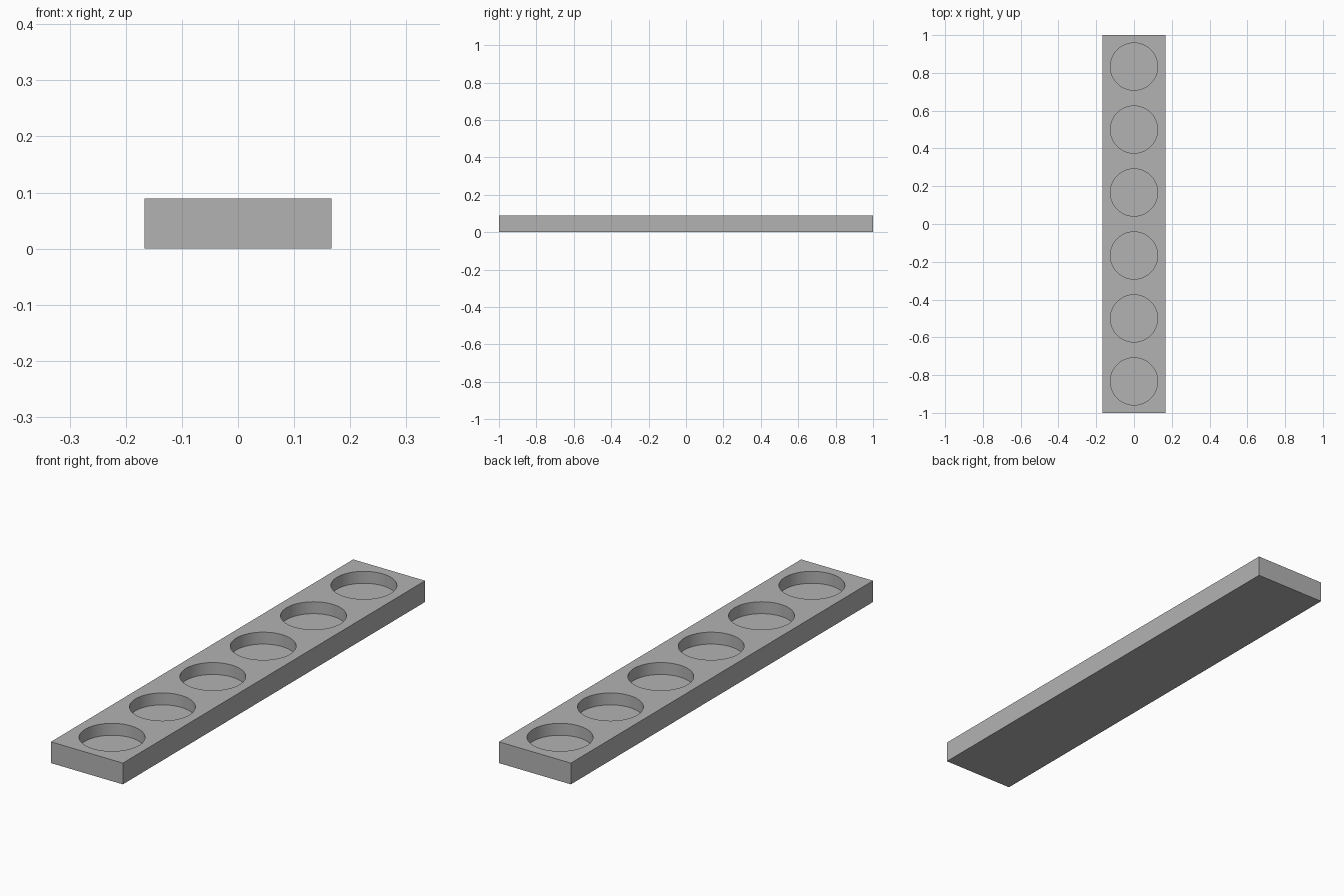
import bpy
import bmesh
from mathutils import Matrix

cube = bpy.data.objects.get("Cube")
if cube:
    bpy.data.objects.remove(cube, do_unlink=True)

LENGTH, WIDTH, HEIGHT = 2.0, 1 / 3, 0.089
COUNT, RADIUS, DEPTH = 6, 0.125, 0.05
PITCH = LENGTH / COUNT

# Single plain grey
grey = bpy.data.materials.new("plain_grey")
grey.use_nodes = True
colour = (0.45, 0.45, 0.45, 1)
grey.diffuse_color = colour
grey.node_tree.nodes["Principled BSDF"].inputs["Base Color"].default_value = colour


def make_object(name, bm):
    mesh = bpy.data.meshes.new(name)
    bm.to_mesh(mesh)
    bm.free()
    mesh.materials.append(grey)
    obj = bpy.data.objects.new(name, mesh)
    bpy.context.collection.objects.link(obj)
    return obj


# Rectangular tray block
bm = bmesh.new()
bmesh.ops.create_cube(bm, size=1, matrix=Matrix.Translation((0, 0, HEIGHT / 2))
                      @ Matrix.Diagonal((WIDTH, LENGTH, HEIGHT, 1)))
tray = make_object("tray", bm)

# Row of round cutters for the blind pockets
bm = bmesh.new()
for i in range(COUNT):
    y = (i + 0.5) * PITCH - LENGTH / 2
    bmesh.ops.create_cone(bm, cap_ends=True, segments=96, radius1=RADIUS,
                          radius2=RADIUS, depth=2 * DEPTH,
                          matrix=Matrix.Translation((0, y, HEIGHT)))
cutter = make_object("pocket_cutter", bm)
cutter.hide_render = True

# Cut the pockets and keep only the finished tray
cut = tray.modifiers.new("pockets", "BOOLEAN")
cut.operation = "DIFFERENCE"
cut.solver = "EXACT"
cut.object = cutter
bpy.ops.object.select_all(action="DESELECT")
bpy.context.view_layer.objects.active = tray
tray.select_set(True)
bpy.ops.object.modifier_apply(modifier=cut.name)
bpy.data.objects.remove(cutter, do_unlink=True)

# Smooth pocket walls with crisp rims
bpy.ops.object.shade_smooth_by_angle()
